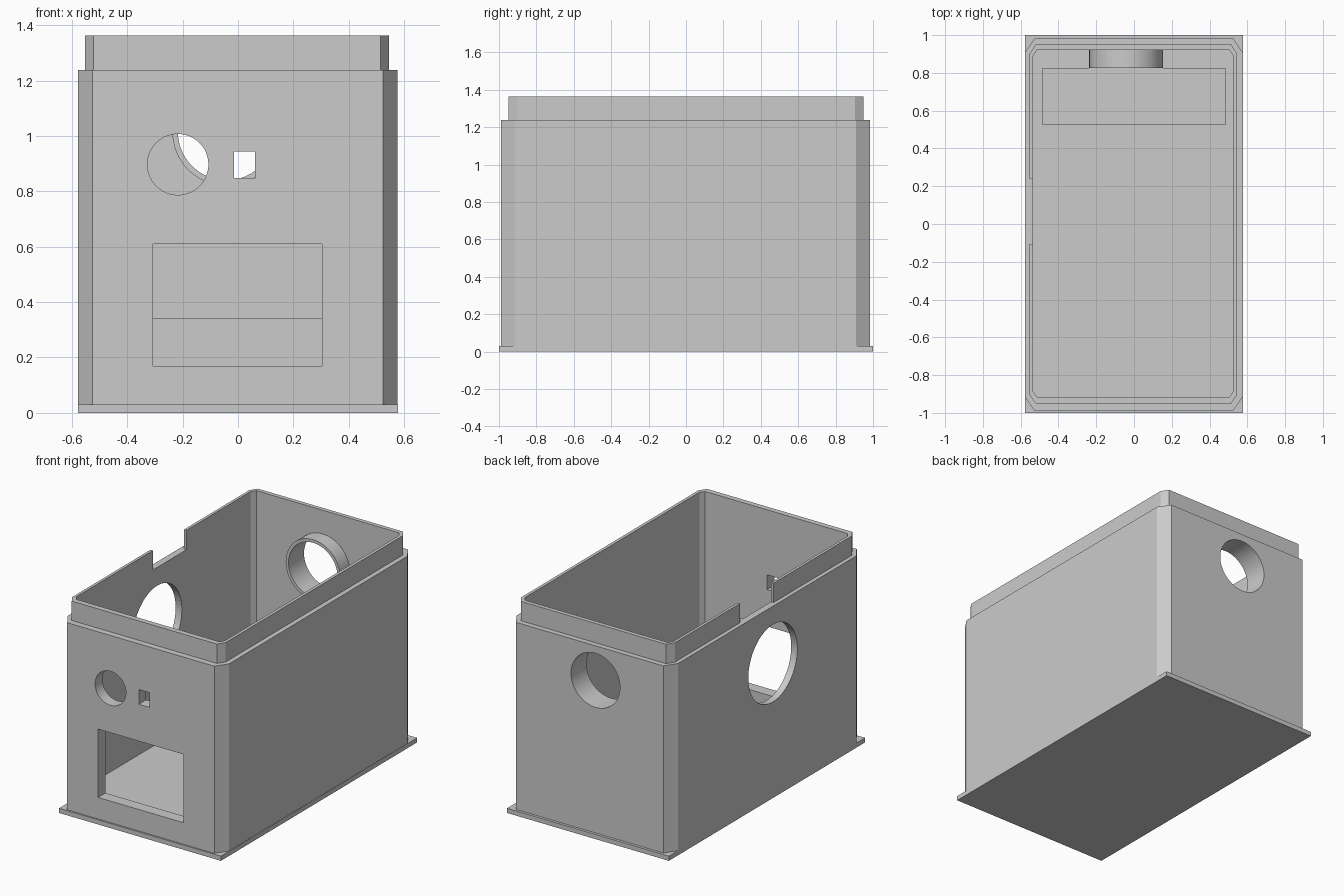
import bpy, bmesh, math
from mathutils import Matrix, Vector

cube = bpy.data.objects.get("Cube")
if cube:
    bpy.data.objects.remove(cube, do_unlink=True)

grey = bpy.data.materials.new("plain grey")
grey.use_nodes = True
grey.diffuse_color = (0.6, 0.6, 0.6, 1)
grey.node_tree.nodes["Principled BSDF"].inputs["Base Color"].default_value = (0.6, 0.6, 0.6, 1)


def finish(name, bm):
    bmesh.ops.recalc_face_normals(bm, faces=bm.faces)
    mesh = bpy.data.meshes.new(name)
    bm.to_mesh(mesh)
    bm.free()
    mesh.materials.append(grey)
    obj = bpy.data.objects.new(name, mesh)
    bpy.context.collection.objects.link(obj)
    return obj


def box(name, lo, hi):
    lo, hi = Vector(lo), Vector(hi)
    bm = bmesh.new()
    bmesh.ops.create_cube(bm, size=1)
    bmesh.ops.scale(bm, vec=hi - lo, verts=bm.verts)
    bmesh.ops.translate(bm, vec=(lo + hi) / 2, verts=bm.verts)
    return finish(name, bm)


def rod(name, radius, center, axis, length):
    bm = bmesh.new()
    bmesh.ops.create_cone(bm, cap_ends=True, segments=64, radius1=radius,
                          radius2=radius, depth=length)
    turn = Vector((0, 0, 1)).rotation_difference(Vector(axis)).to_matrix().to_4x4()
    bmesh.ops.transform(bm, matrix=Matrix.Translation(center) @ turn, verts=bm.verts)
    return finish(name, bm)


def chamfered_loop(bm, x0, x1, y0, y1, cx, cy, z):
    """Rectangle with cut corners, as a ring of eight vertices."""
    pts = [(x0 + cx, y0), (x1 - cx, y0), (x1, y0 + cy), (x1, y1 - cy),
           (x1 - cx, y1), (x0 + cx, y1), (x0, y1 - cy), (x0, y0 + cy)]
    return [bm.verts.new((x, y, z)) for x, y in pts]


def bridge(bm, a, b):
    for i in range(len(a)):
        j = (i + 1) % len(a)
        bm.faces.new((a[i], a[j], b[j], b[i]))


def cut(target, cutters):
    for cutter in cutters:
        cutter.hide_render = True
        mod = target.modifiers.new("cut", 'BOOLEAN')
        mod.operation = 'DIFFERENCE'
        mod.solver = 'EXACT'
        mod.object = cutter
        bpy.context.view_layer.objects.active = target
        bpy.ops.object.modifier_apply(modifier=mod.name)
        bpy.data.objects.remove(cutter, do_unlink=True)


# Base plate with square corners
box("base_plate", (-0.578, -1, 0), (0.578, 1, 0.03))

# Housing: outer wall, step, lip and cavity lofted as one closed skin
outer = (-0.578, 0.576, -0.99, 0.983, 0.052, 0.075)
lip = (-0.552, 0.545, -0.95, 0.949, 0.03, 0.046)
inner = (-0.534, 0.525, -0.915, 0.922, 0.02, 0.03)
bm = bmesh.new()
rings = [chamfered_loop(bm, *shape, z) for shape, z in (
    (outer, 0.03), (outer, 1.238), (lip, 1.238), (lip, 1.363), (inner, 1.363), (inner, 0.1))]
for a, b in zip(rings, rings[1:]):
    bridge(bm, a, b)
bm.faces.new(rings[0])
bm.faces.new(rings[-1])
housing = finish("housing", bm)

# Openings: front round hole, slot and window, side hole and lip notch, back hole
tube_center = Vector((-0.042, 0.9, 1.015))
cut(housing, [
    rod("front_hole_cutter", 0.11, (-0.217, -0.95, 0.897), (0, 1, 0), 0.3),
    box("front_slot_cutter", (-0.015, -1.1, 0.848), (0.062, -0.8, 0.943)),
    box("front_window_cutter", (-0.306, -1.1, 0.169), (0.304, -0.8, 0.61)),
    rod("side_hole_cutter", 0.25, (-0.55, -0.06, 0.87), (1, 0, 0), 0.3),
    box("lip_notch_cutter", (-0.7, -0.105, 1.238), (-0.45, 0.24, 1.5)),
    rod("back_hole_cutter", 0.175, tube_center, (0, 1, 0), 0.4),
])

# Short tube around the back hole, inside the housing
tube = rod("back_tube", 0.195, (tube_center.x, 0.8735, tube_center.z), (0, 1, 0), 0.097)
cut(tube, [rod("tube_bore_cutter", 0.175, tube_center, (0, 1, 0), 0.4)])

# Solid block on the floor near the back wall
box("floor_block", (-0.485, 0.525, 0.1), (0.485, 0.825, 0.342))
